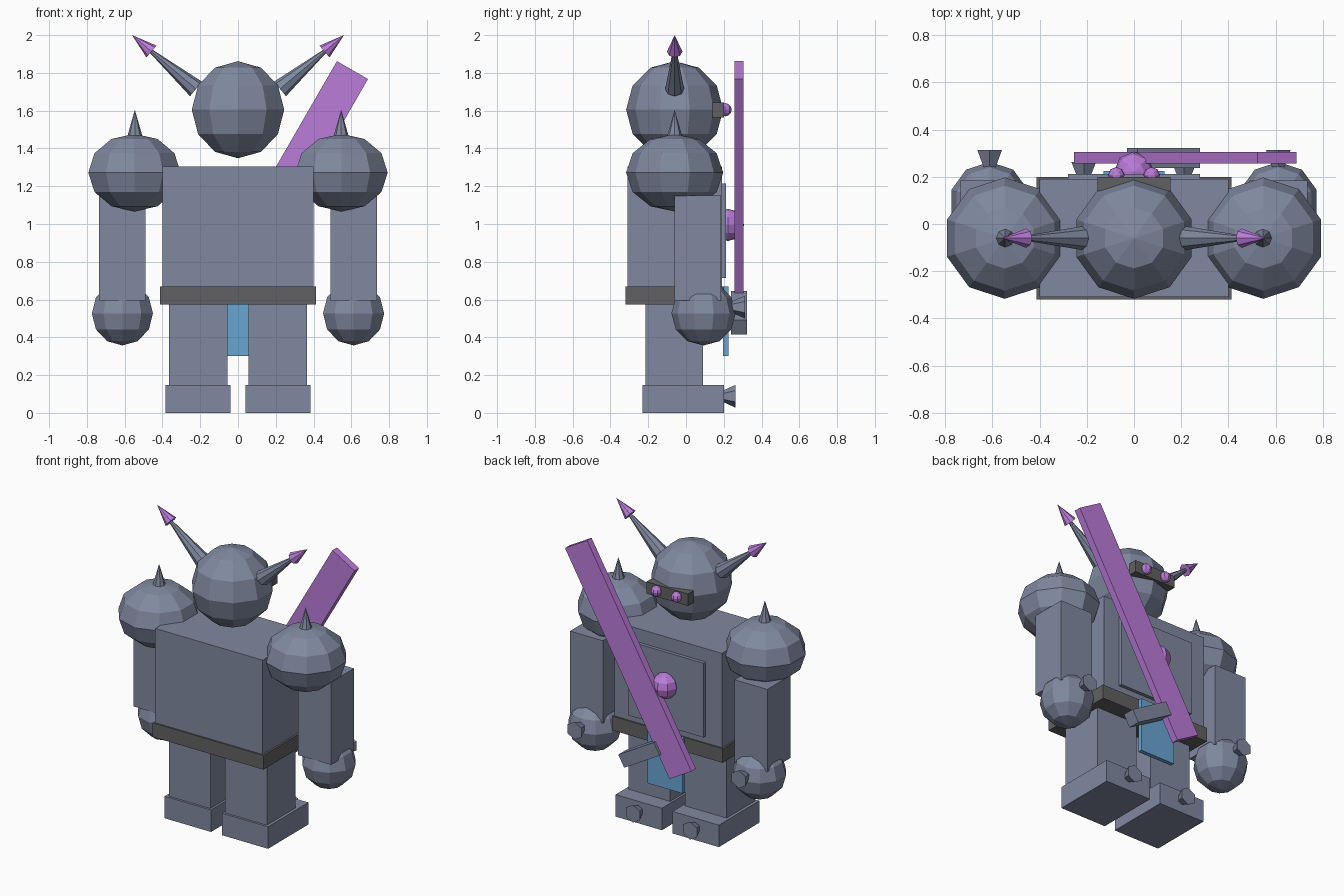
import bpy, bmesh, math
from mathutils import Vector, Matrix

if "Cube" in bpy.data.objects:
    bpy.data.objects.remove(bpy.data.objects["Cube"], do_unlink=True)


def material(name, rgb):
    m = bpy.data.materials.new(name)
    m.use_nodes = True
    colour = (*rgb, 1)
    m.diffuse_color = colour
    m.node_tree.nodes["Principled BSDF"].inputs["Base Color"].default_value = colour
    return m


STEEL = material("steel_grey", (0.216, 0.25, 0.35))
DARK = material("dark_grey", (0.12, 0.12, 0.125))
VIOLET = material("violet", (0.5, 0.2, 0.7))
BLUE = material("cloth_blue", (0.14, 0.38, 0.65))


def finish(name, bm, mat):
    mesh = bpy.data.meshes.new(name)
    bm.to_mesh(mesh)
    bm.free()
    mesh.materials.append(mat)
    obj = bpy.data.objects.new(name, mesh)
    bpy.context.collection.objects.link(obj)
    return obj


def box(name, mat, x, y, z):
    """Box from its (low, high) range on each axis."""
    ranges = (x, y, z)
    centre = Vector([(a + b) / 2 for a, b in ranges])
    size = Vector([b - a for a, b in ranges])
    bm = bmesh.new()
    bmesh.ops.create_cube(bm, size=1, matrix=Matrix.Diagonal(size).to_4x4())
    obj = finish(name, bm, mat)
    obj.location = centre
    return obj


def ball(name, mat, centre, radius, squash=1, sides=10, rings=6):
    bm = bmesh.new()
    bmesh.ops.create_uvsphere(bm, u_segments=sides, v_segments=rings, radius=radius)
    bmesh.ops.scale(bm, vec=(1, 1, squash), verts=bm.verts)
    obj = finish(name, bm, mat)
    obj.location = centre
    return obj


def cone(name, mat, start, end, r_start, r_end, sides=8):
    """Tapered prism running from one point to another."""
    start, end = Vector(start), Vector(end)
    axis = end - start
    bm = bmesh.new()
    bmesh.ops.create_cone(bm, cap_ends=True, segments=sides, radius1=r_start,
                          radius2=r_end, depth=axis.length)
    bmesh.ops.remove_doubles(bm, verts=bm.verts, dist=1e-5)
    turn = Vector((0, 0, 1)).rotation_difference(axis).to_matrix()
    bmesh.ops.rotate(bm, cent=(0, 0, 0), matrix=turn, verts=bm.verts)
    obj = finish(name, bm, mat)
    obj.location = (start + end) / 2
    return obj


MID = -0.06  # depth of the body's centre line

# Body
box("torso", STEEL, (-0.4, 0.4), (-0.31, 0.19), (0.6, 1.305))
box("belt", DARK, (-0.413, 0.413), (-0.32, 0.2), (0.575, 0.67))
box("chest_plate", STEEL, (-0.28, 0.28), (0.17, 0.213), (0.715, 1.215))
ball("chest_gem", VIOLET, (0, 0.222, 0.995), 0.085, sides=8)
box("loincloth", BLUE, (-0.13, 0.13), (0.196, 0.224), (0.302, 0.668))

# Head
ball("head", STEEL, (0, MID, 1.605), 0.257)
box("visor", DARK, (-0.155, 0.155), (0.14, 0.2), (1.563, 1.643))

# Paired parts
for side, s in (("left", 1), ("right", -1)):
    def span(a, b):
        return tuple(sorted((s * a, s * b)))

    ball(side + "_eye", VIOLET, (s * 0.075, 0.207, 1.605), 0.035, sides=8)
    cone(side + "_horn", STEEL, (s * 0.222, MID, 1.715), (s * 0.465, MID, 1.919), 0.05, 0.01)
    cone(side + "_horn_tip", VIOLET, (s * 0.458, MID, 1.913), (s * 0.561, MID, 2.0), 0.041, 0)

    ball(side + "_shoulder", STEEL, (s * 0.548, MID, 1.272), 0.257, squash=0.8)
    cone(side + "_shoulder_spike", STEEL, (s * 0.546, MID, 1.45), (s * 0.546, MID, 1.605), 0.044, 0)
    box(side + "_arm", STEEL, span(0.49, 0.735), (-0.06, 0.185), (0.594, 1.15))
    ball(side + "_hand", STEEL, (s * 0.612, 0.093, 0.527), 0.17)
    cone(side + "_hand_stud", STEEL, (s * 0.612, 0.235, 0.56), (s * 0.612, 0.313, 0.56), 0.027, 0.06, 6)

    box(side + "_leg", STEEL, span(0.055, 0.365), (-0.215, 0.09), (0.14, 0.6))
    box(side + "_foot", STEEL, span(0.04, 0.385), (-0.23, 0.2), (0, 0.148))
    cone(side + "_foot_stud", STEEL, (s * 0.213, 0.195, 0.088), (s * 0.213, 0.262, 0.088), 0.03, 0.06, 6)

# Slung sword, tilted in the x-z plane
tilt = math.radians(30)
blade = box("sword_blade", VIOLET, (-0.095, 0.095), (0.257, 0.305), (-0.778, 0.778))
blade.location = (0.217, 0.281, 1.141)
guard = box("sword_guard", STEEL, (-0.153, 0.153), (0.238, 0.322), (-0.044, 0.044))
guard.location = (0.125, 0.28, 0.53)
for part in (blade, guard):
    part.rotation_euler.y = tilt
